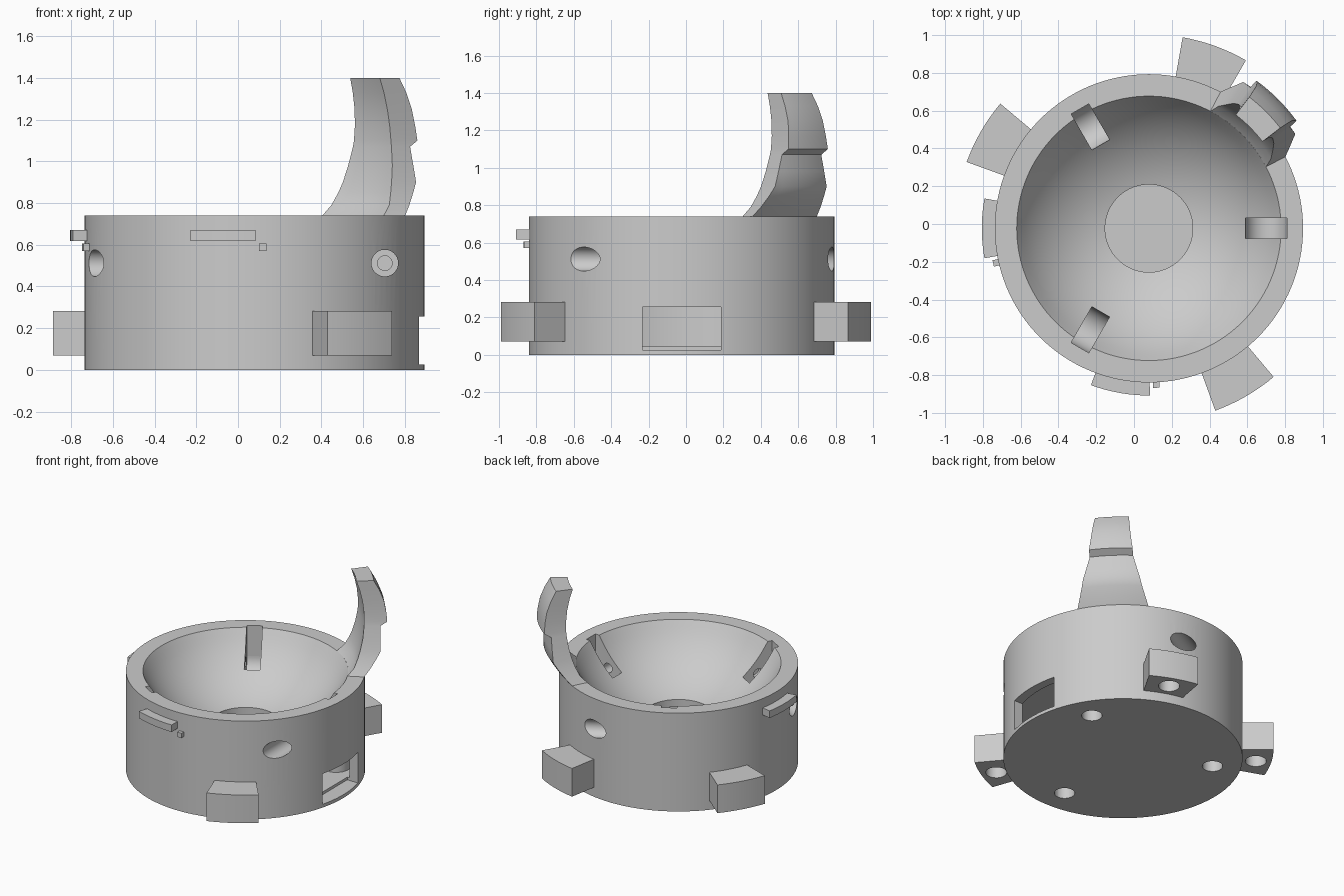
import bpy, bmesh
from math import cos, sin, radians, sqrt, pi
from mathutils import Matrix, Vector

if "Cube" in bpy.data.objects:
    bpy.data.objects.remove(bpy.data.objects["Cube"])

AXIS = Vector((0.079, -0.023, 0))      # vertical axis of the housing
R, H = 0.816, 0.74                     # housing radius and height
BALL_Z, BALL_R = 1.11, 0.79            # sphere that shapes the bowl

grey = bpy.data.materials.new("plain grey")
grey.use_nodes = True
COLOUR = (0.6, 0.6, 0.6, 1)
grey.diffuse_color = COLOUR
grey.node_tree.nodes["Principled BSDF"].inputs["Base Color"].default_value = COLOUR


def finish(name, bm):
    bmesh.ops.recalc_face_normals(bm, faces=bm.faces)
    mesh = bpy.data.meshes.new(name)
    bm.to_mesh(mesh)
    bm.free()
    ob = bpy.data.objects.new(name, mesh)
    ob.location = AXIS
    mesh.materials.append(grey)
    bpy.context.collection.objects.link(ob)
    return ob


def select(ob):
    bpy.ops.object.select_all(action='DESELECT')
    ob.select_set(True)
    bpy.context.view_layer.objects.active = ob


def smooth(ob):
    select(ob)
    bpy.ops.object.shade_smooth_by_angle(angle=radians(30))


def boolean(ob, tool, operation='DIFFERENCE'):
    select(ob)
    mod = ob.modifiers.new("shape", 'BOOLEAN')
    mod.operation, mod.object, mod.solver = operation, tool, 'EXACT'
    bpy.ops.object.modifier_apply(modifier=mod.name)
    bpy.data.objects.remove(tool)


def turn(deg):
    return Matrix.Rotation(radians(deg), 4, 'Z')


def cylinder(radius, length, matrix, segments=32):
    bm = bmesh.new()
    bmesh.ops.create_cone(bm, cap_ends=True, segments=segments, radius1=radius,
                          radius2=radius, depth=length, matrix=matrix)
    return finish("tool", bm)


def box(lo, hi, deg=0):
    lo, hi = Vector(lo), Vector(hi)
    bm = bmesh.new()
    bmesh.ops.create_cube(bm, size=1, matrix=turn(deg) @ Matrix.Translation((lo + hi) / 2)
                          @ Matrix.Diagonal((*(hi - lo), 1)))
    return finish("tool", bm)


def upright(radius, z0, z1, dist, deg):
    return cylinder(radius, z1 - z0, turn(deg) @ Matrix.Translation((dist, 0, (z0 + z1) / 2)))


def crosswise(radius, y0, y1, x, z, deg):
    return cylinder(radius, y1 - y0, turn(deg) @ Matrix.Translation((x, (y0 + y1) / 2, z))
                    @ Matrix.Rotation(pi / 2, 4, 'X'), 48)


def sector(name, centre, levels, steps=8):
    """Loft ring sectors; each level is (z, inner radius, outer radius, half angle)."""
    bm = bmesh.new()
    loops = []
    for z, inner, outer, half in levels:
        angles = [radians(centre + half * (2 * i / steps - 1)) for i in range(steps + 1)]
        path = [(inner, a) for a in angles] + [(outer, a) for a in reversed(angles)]
        loops.append([bm.verts.new((r * cos(a), r * sin(a), z)) for r, a in path])
    count = len(loops[0])
    for low, high in zip(loops, loops[1:]):
        for i in range(count):
            j = (i + 1) % count
            bm.faces.new((low[i], low[j], high[j], high[i]))
    # cap strips run between the inner and outer arcs
    for loop in (loops[0], loops[-1]):
        for i in range(steps):
            bm.faces.new((loop[i], loop[i + 1], loop[count - 2 - i], loop[count - 1 - i]))
    return finish(name, bm)


# Housing: revolved profile with bowl, sensor opening and hollow base
bowl = []
for i in range(21):
    r = 0.70 + (0.232 - 0.70) * i / 20
    bowl.append((r, BALL_Z - sqrt(BALL_R ** 2 - r ** 2)))
bowl[0] = (0.70, H)
profile = ([(0, 0), (R, 0), (R, H)] + bowl
           + [(0.232, 0.30), (0.75, 0.30), (0.75, 0.045), (0, 0.045)])
bm = bmesh.new()
verts = [bm.verts.new((r, 0, z)) for r, z in profile]
edges = [bm.edges.new(pair) for pair in zip(verts, verts[1:])]
bmesh.ops.spin(bm, geom=verts + edges, axis=(0, 0, 1), cent=(0, 0, 0),
               angle=2 * pi, steps=128, use_duplicate=False)
bmesh.ops.remove_doubles(bm, verts=bm.verts, dist=0.0001)
housing = finish("housing", bm)

# Screw posts inside the base, with blind holes from below
for deg in (30, 150, 270):
    boolean(housing, upright(0.1, 0.02, 0.32, 0.62, deg), 'UNION')
    boolean(housing, upright(0.07, -0.1, 0.2, 0.62, deg))

# Roller slots in the bowl, each with an axle bore from the outside
for deg in (0, 120, 240):
    boolean(housing, crosswise(0.11, -0.054, 0.054, 0.62, 0.51, deg))
    boolean(housing, box((0.51, -0.054, 0.51), (0.73, 0.054, 0.9), deg))
    boolean(housing, crosswise(0.064, -0.9, -0.16, 0.625, 0.512, deg))
    boolean(housing, crosswise(0.035, -0.2, 0.12, 0.625, 0.512, deg))

# Cable port
boolean(housing, box((0.70, -0.21, 0.025), (1.0, 0.21, 0.255)))
smooth(housing)

# Mounting tabs with blind holes underneath
for name, deg in (("back_tab", 70), ("side_tab", 150), ("front_tab", -60)):
    tab = sector(name, deg, [(0.07, 0.79, 1.027, 10), (0.282, 0.79, 1.027, 10)])
    boolean(tab, upright(0.072, 0, 0.2, 0.92, deg))
    smooth(tab)

# Raised bars with a small stud beside each
for name, deg in (("front", -100), ("side", 180)):
    smooth(sector(name + "_bar", deg, [(0.617, 0.79, 0.885, 10.3), (0.67, 0.79, 0.885, 10.3)]))
    stud = box((0.79, -0.017, 0.57), (0.845, 0.017, 0.605), deg + 12.7)
    stud.name = name + "_stud"

# Curved retaining arm: outer radius and half angle by height, inner side hugs the ball
outline = [(0.74, 0.816, 17.3), (0.79, 0.855, 15.3), (0.85, 0.894, 13.4), (0.9, 0.922, 12.2),
           (0.98, 0.921, 10.8), (1.07, 0.919, 9.3), (1.1, 0.967, 8.9), (1.17, 0.96, 8.4),
           (1.25, 0.945, 8), (1.33, 0.914, 7.8), (1.4, 0.875, 7.6)]
levels = [(z, sqrt(0.81 ** 2 - (z - BALL_Z) ** 2) - (0.02 if z == H else 0), outer, half)
          for z, outer, half in outline]
smooth(sector("retaining_arm", 45, levels))
